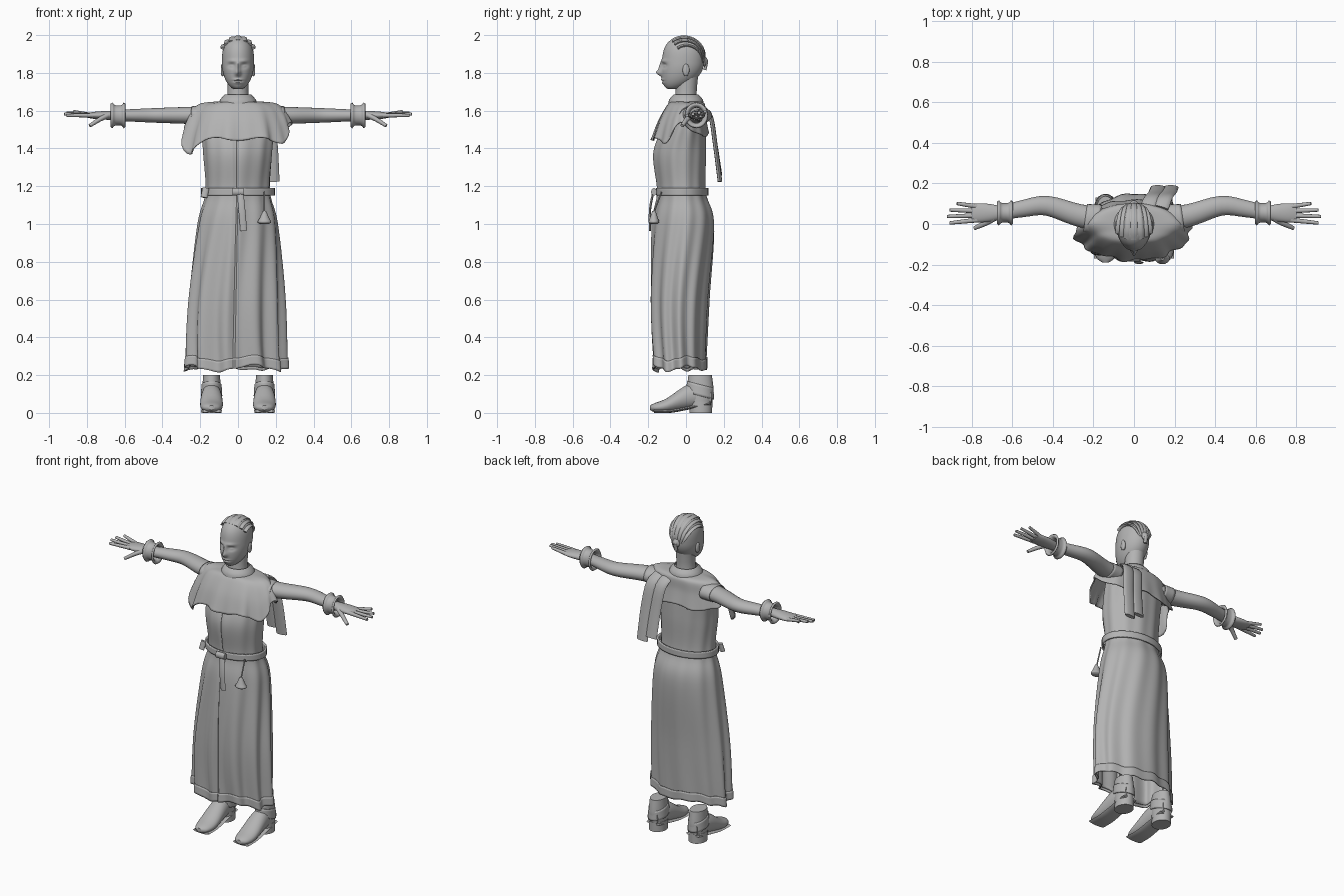
import bpy
import bmesh
from math import sin, cos, pi, exp, sqrt
from mathutils import Vector

default_cube = bpy.data.objects.get("Cube")
if default_cube:
    bpy.data.objects.remove(default_cube, do_unlink=True)

grey = bpy.data.materials.new("plain_grey")
grey.use_nodes = True
tone = (.45, .45, .45, 1)
grey.diffuse_color = tone
grey.node_tree.nodes["Principled BSDF"].inputs["Base Color"].default_value = tone

# Shared landmarks
arm_height = 1.575
wrist_y = .055
boot_x = .14
front_y = -.17
across_x = Vector((1, 0, 0))
across_y = Vector((0, 1, 0))


def skin(name, rings, caps=True, mirror=False, thickness=None):
    """Join vertex rings into a smooth surface and add it to the scene."""
    bm = bmesh.new()
    loops = [[bm.verts.new(point) for point in ring] for ring in rings]
    for lower, upper in zip(loops, loops[1:]):
        for i in range(len(lower)):
            bm.faces.new((lower[i - 1], lower[i], upper[i], upper[i - 1]))
    if caps:
        bm.faces.new(loops[0])
        bm.faces.new(loops[-1])
    bmesh.ops.recalc_face_normals(bm, faces=bm.faces)
    mesh = bpy.data.meshes.new(name)
    bm.to_mesh(mesh)
    bm.free()
    mesh.materials.append(grey)
    for face in mesh.polygons:
        face.use_smooth = True
    mesh.set_sharp_from_angle(angle=pi / 4)
    obj = bpy.data.objects.new(name, mesh)
    bpy.context.collection.objects.link(obj)
    if thickness:
        obj.modifiers.new("Solidify", 'SOLIDIFY').thickness = thickness
    if mirror:
        obj.modifiers.new("Mirror", 'MIRROR')


def spline(rows, steps):
    """Smooth interpolation through the rows."""
    rows = [Vector(row) for row in rows]
    slopes = [(rows[min(i + 1, len(rows) - 1)] - rows[max(i - 1, 0)]) / 2 for i in range(len(rows))]
    path = []
    for start, end, leave, arrive in zip(rows, rows[1:], slopes, slopes[1:]):
        for k in range(steps):
            t = k / steps
            blend = t * t * (3 - 2 * t)
            path.append(start.lerp(end, blend) + leave * t * (1 - t) ** 2 - arrive * t * t * (1 - t))
    return path + [rows[-1]]


def loft(name, rows, axis="z", centre=(0, 0), segments=32, steps=4, warp=None, **options):
    """Ellipses along an axis: position, two radii, optional shift of the second centre."""
    path = spline([tuple(row) + (0,) * (4 - len(row)) for row in rows], steps)
    rings = []
    for k, (position, radius_a, radius_b, shift) in enumerate(path):
        middle = Vector((centre[0], centre[1] + shift, 0))
        ring = []
        for i in range(segments):
            angle = 2 * pi * i / segments
            u = middle.x + radius_a * cos(angle)
            v = middle.y + radius_b * sin(angle)
            point = Vector({"x": (position, u, v), "y": (u, position, v), "z": (u, v, position)}[axis])
            ring.append(warp(point, angle, k / (len(path) - 1), middle) if warp else point)
        rings.append(ring)
    skin(name, rings, **options)


def sweep(name, points, width, depth, side=across_y, taper=1, segments=12, **options):
    """Round or flattened tube along a smooth path."""
    path = spline(points, 4)
    rings = []
    for k, point in enumerate(path):
        tangent = (path[min(k + 1, len(path) - 1)] - path[max(k - 1, 0)]).normalized()
        across = (side - tangent * side.dot(tangent)).normalized()
        normal = tangent.cross(across)
        scale = 1 + (taper - 1) * k / (len(path) - 1)
        angles = [2 * pi * i / segments for i in range(segments)]
        rings.append([point + (across * cos(a) * width + normal * sin(a) * depth) * scale for a in angles])
    skin(name, rings, **options)


def bump(value, centre, spread):
    return exp(-((value - centre) / spread) ** 2)


# Robe with long folds, an overlapping front opening and a ragged hem
def robe_folds(point, angle, t, middle):
    drop = min(max((1.15 - point.z) / .8, 0), 1)
    front = (1 - sin(angle)) / 2
    past_opening = angle - 1.5 * pi
    fold = (.016 + .06 * drop * (.15 + front)) * sin(11 * angle + 2 * sin(3 * point.z))
    fold += .02 * drop * sin(5 * angle + 1) - .06 * bump(past_opening, -.06, .06)
    if 0 <= past_opening < .6:
        fold += .06 * (1 - past_opening / .6)
    ragged = .08 * max(0, .5 - point.z) * sin(4 * angle) * (.6 + .4 * sin(9 * angle))
    flat = Vector((point.x, point.y, 0)) - middle
    return middle + flat * (1 + fold) + Vector((-.015 * drop, 0, point.z + ragged))


loft("robe", [(.25, .26, .135, -.01), (.6, .25, .152, -.01), (1, .21, .16, .01),
              (1.17, .17, .125), (1.38, .182, .135, -.01), (1.55, .19, .1, .02), (1.62, .13, .09, .02)],
     centre=(0, -.02), segments=140, steps=8, warp=robe_folds, caps=False, thickness=.006)
loft("hem_band", [(.235, .267, .142), (.29, .264, .142)], centre=(0, -.03),
     segments=140, warp=robe_folds, caps=False, thickness=.006)


# Shoulder cape, raised over the arms and drooping at one corner
def cape_drape(point, angle, t, middle):
    corner = bump(angle, 1.12 * pi, .3)
    length = 1 - .45 * cos(angle) ** 10 - .12 * max(sin(angle), 0) + .04 * sin(7 * angle)
    length += .6 * corner + .2 * bump(angle, 1.86 * pi, .3)
    ripple = t * t * (.04 * sin(10 * angle) + .03 * sin(17 * angle)) * (.7 - .3 * sin(angle))
    flat = Vector((point.x, point.y, 0)) - middle
    spread = 1 + ripple + .08 * t * t * corner
    return middle + flat * spread + Vector((0, 0, 1.65 - (1.65 - point.z) * length))


loft("shoulder_cape", [(1.65, .08, .075), (1.63, .2, .1), (1.55, .25, .125, -.02), (1.45, .28, .15, -.03)],
     segments=96, steps=6, warp=cape_drape, caps=False, thickness=.006)
loft("collar", [(1.63, .105, .095), (1.66, .093, .088), (1.685, .07, .066)], caps=False, thickness=.006)

# Belt, knot, hanging strap and pendant
loft("belt", [(1.15, .195, .138), (1.19, .195, .138)], centre=(0, -.02),
     segments=48, caps=False, thickness=.01)
sweep("belt_knot", [(-.03, front_y, 1.17), (.03, front_y, 1.17)], .015, .02)
sweep("belt_strap", [(.01, front_y, 1.18), (.02, -.19, 1.08), (.03, -.19, .965)], .018, .006, side=across_x)
sweep("belt_end", [(-.17, -.1, 1.19), (-.18, -.11, 1.14)], .018, .01, side=across_x)
sweep("pendant_cord", [(.14, -.13, 1.17), (.14, front_y, 1.06)], .004, .004)
loft("pendant_bell", [(1, .02, .016), (1.01, .036, .028), (1.03, .026, .022), (1.07, .008, .008)],
     centre=(.14, front_y), segments=16)

# Sash ends hanging down the back from the left shoulder
for shift in (-.032, .032):
    sweep("back_sash", [(.1 + shift, .08, 1.62), (.12 + shift, .13, 1.57), (.14 + shift, .155, 1.42),
                        (.15 + shift, .18, 1.24 - shift / 2)], .038, .012, side=across_x)

# Arms, sleeves and bracelets
sweep("arm", [(.14, .015, arm_height), (.28, .045, arm_height), (.43, .09, arm_height),
              (.55, .075, arm_height), (.65, wrist_y, arm_height)],
      .062, .05, taper=.56, segments=24, mirror=True)
sweep("sleeve", [(.17, .02, arm_height), (.24, .03, arm_height)], .076, .054, taper=.9,
      segments=24, caps=False, mirror=True, thickness=.005)
bracelet = []
for k in range(9):
    flare = .048 + .014 * ((k - 4) / 4) ** 4
    bracelet.append((.605 + .0075 * k, flare, flare * 1.1))
loft("bracelet", bracelet, axis="x", centre=(wrist_y, arm_height), steps=1,
     caps=False, mirror=True, thickness=.012)

# Hands
loft("palm", [(.64, .028, .024), (.7, .042, .023), (.76, .047, .019), (.8, .042, .012)],
     axis="x", centre=(wrist_y, arm_height), mirror=True)
for i, name in enumerate(("index", "middle", "ring", "little")):
    knuckle = Vector((.77, .02 + .022 * i, arm_height))
    tip = Vector((.92 - .012 * (i - 1) ** 2, .005 + .032 * i, arm_height + .007 * i))
    sweep(name + "_finger", [knuckle, tip], .0125, .012, taper=.65, mirror=True)
sweep("thumb", [(.69, .03, arm_height), (.73, .005, 1.555), (.785, -.02, 1.52)],
      .018, .016, taper=.55, mirror=True)

# Neck and head; each feature is side offset, height, width, tallness and push
features = {"nose_tip": (0, 1.8, .014, .016, .024), "nose_bridge": (0, 1.83, .011, .03, .014),
            "eye_socket": (.034, 1.838, .018, .013, -.014), "eyelid": (.034, 1.836, .011, .007, .008),
            "brow": (.03, 1.863, .025, .01, .006), "upper_lip": (0, 1.764, .024, .006, .007),
            "mouth": (0, 1.757, .022, .003, -.006), "lower_lip": (0, 1.748, .02, .006, .007)}


def face(point, angle, t, middle):
    facing = max(0, min(1, -2 * sin(angle)))
    for side, height, width, tallness, push in features.values():
        point.y -= facing * push * bump(abs(point.x), side, width) * bump(point.z, height, tallness)
    return point


head = []
for k in range(1, 72):
    t = k / 72
    level = 2 * t - 1
    fullness = sqrt(1 - abs(level) ** (3 if level > 0 else 2))
    head.append((1.71 + .285 * t, .085 * fullness, .112 * fullness, -.06 * (1 - t) ** 4))
loft("head", head, centre=(0, -.012), segments=80, steps=1, warp=face)
loft("neck", [(1.62, .07, .068), (1.69, .055, .056), (1.83, .058, .06, .01)])
loft("ear", [(.07, .012, .026), (.084, .018, .033), (.091, .01, .022)],
     axis="x", centre=(0, 1.815), mirror=True)

# Braided hair strips gathered into a bun
for i in range(-3, 4):
    strip = []
    for k in range(8):
        tilt = -.65 + .36 * k
        lean = i * .34 * sqrt(1 - (k / 7.3) ** 2)
        strip.append((.086 * sin(lean), -.01 + .109 * sin(tilt) * cos(lean),
                      1.888 + .103 * cos(tilt) * cos(lean)))
    sweep("hair_strip", strip, .02, .008, side=across_x, taper=.6)
loft("hair_bun", [(.085, .012, .012), (.1, .024, .028), (.116, .006, .008)], axis="y", centre=(0, 1.86))
sweep("hair_tail", [(0, .11, 1.86), (0, .1, 1.815)], .012, .008, side=across_x)


# Heeled ankle boots
def slope_back(point, angle, t, middle):
    return point - Vector((0, 0, (point.y - middle.y) / 4))


shaft = (boot_x, .075)
loft("boot_foot", [(-.19, .015, .012), (-.165, .045, .024), (-.1, .06, .038, .012),
                   (.02, .053, .065, .06), (.135, .036, .046, .06)],
     axis="y", centre=(boot_x, .028), mirror=True)
loft("boot_shaft", [(.05, .05, .062), (.11, .051, .072), (.2, .044, .062)], centre=shaft, mirror=True)
loft("boot_strap", [(.09, .057, .074), (.15, .053, .07)], centre=shaft,
     warp=slope_back, caps=False, mirror=True, thickness=.006)
sweep("boot_sole", [(boot_x, front_y, .01), (boot_x, -.08, .01), (boot_x, .03, .03), (boot_x, .13, .05)],
      .058, .01, side=across_x, taper=.85, mirror=True)
loft("boot_heel", [(0, .052, .06), (.06, .052, .062)], centre=(boot_x, .078), mirror=True)
